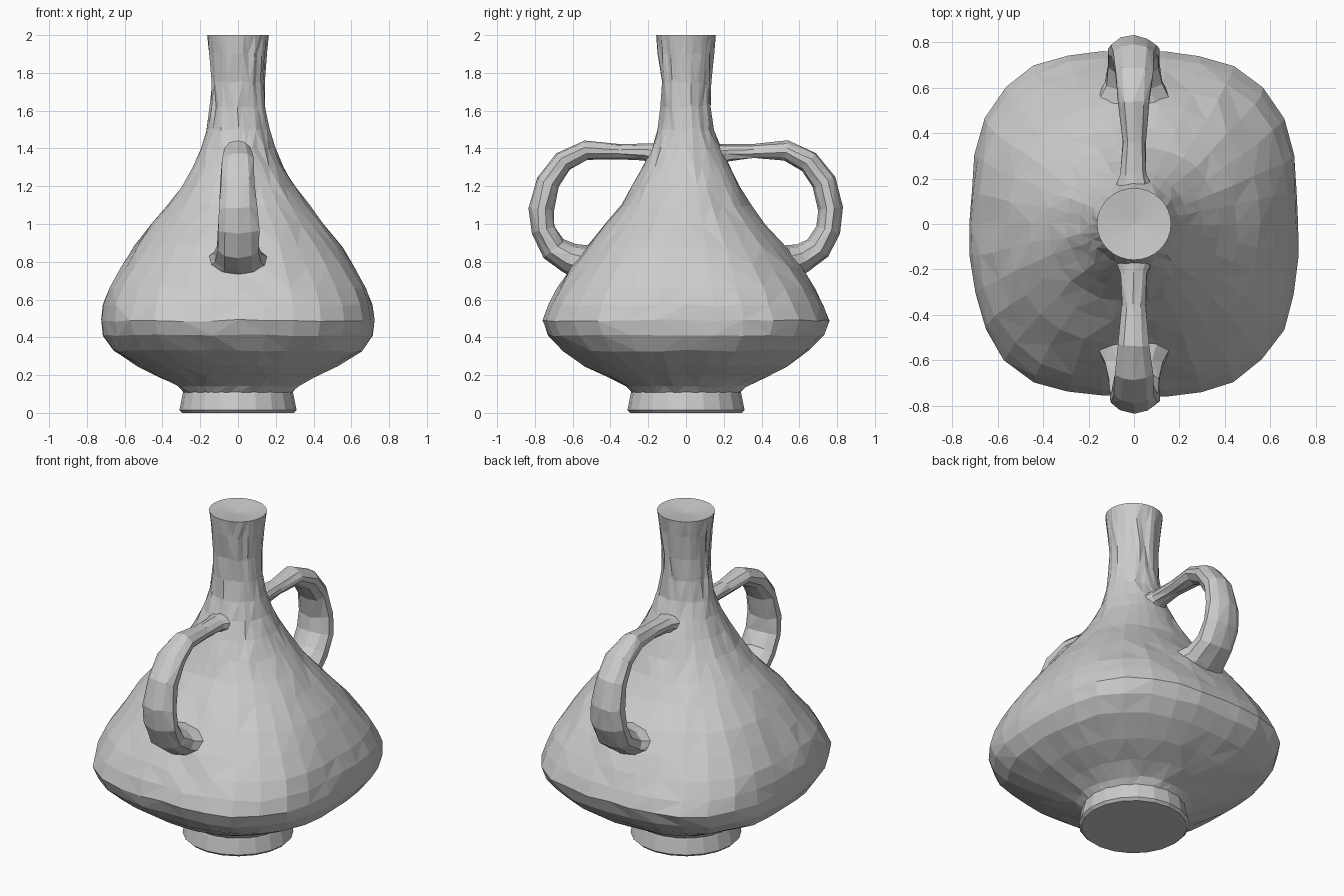
import bpy
import bmesh
import math
import random
from mathutils import Vector

random.seed(7)

default_cube = bpy.data.objects.get("Cube")
if default_cube:
    bpy.data.objects.remove(default_cube, do_unlink=True)

# Single unglazed clay colour
clay = bpy.data.materials.new("grey clay")
clay.use_nodes = True
clay_colour = (0.6, 0.6, 0.6, 1.0)
clay.diffuse_color = clay_colour
clay.node_tree.nodes["Principled BSDF"].inputs["Base Color"].default_value = clay_colour


def superellipse(z, half_x, half_y, power, sides):
    """Ring of points, round at power 2 and squarer above it."""
    ring = []
    for i in range(sides):
        angle = 2 * math.pi * i / sides
        c, s = math.cos(angle), math.sin(angle)
        radius = (abs(c) ** power + abs(s) ** power) ** (-1 / power)
        ring.append(Vector((half_x * radius * c, half_y * radius * s, z)))
    return ring


def wobble(rings, amount):
    """Hand-made unevenness on all but the end rings."""
    for ring in rings[1:-1]:
        for point in ring:
            point += Vector([random.uniform(-amount, amount) for axis in range(3)])


def loft(name, rings, dish=0.0):
    """Skin a list of rings, close both ends and keep flat facets."""
    bm = bmesh.new()
    rows = [[bm.verts.new(point) for point in ring] for ring in rings]
    count = len(rows[0])
    for lower, upper in zip(rows, rows[1:]):
        for i in range(count):
            j = (i + 1) % count
            a, b, c, d = lower[i], lower[j], upper[j], upper[i]
            if random.random() < 0.5:
                bm.faces.new((a, b, c))
                bm.faces.new((a, c, d))
            else:
                bm.faces.new((a, b, d))
                bm.faces.new((b, c, d))
    bm.faces.new(rows[0])
    top = bm.faces.new(rows[-1])
    if dish:
        centre = top.calc_center_median() - Vector((0, 0, dish))
        bmesh.ops.poke(bm, faces=[top])[
            "verts"][0].co = centre
    bmesh.ops.recalc_face_normals(bm, faces=bm.faces)
    mesh = bpy.data.meshes.new(name)
    bm.to_mesh(mesh)
    bm.free()
    mesh.materials.append(clay)
    obj = bpy.data.objects.new(name, mesh)
    bpy.context.collection.objects.link(obj)
    return obj


# Body and neck: height, half width, half depth, squareness
body_profile = [
    (.1, .28, .28, 2), (.14, .32, .32, 2), (.19, .41, .42, 2.1),
    (.25, .53, .54, 2.3), (.33, .66, .65, 2.6), (.41, .71, .73, 2.8),
    (.49, .72, .76, 2.9), (.57, .71, .73, 2.8), (.66, .68, .68, 2.7),
    (.77, .62, .61, 2.5), (.88, .55, .53, 2.4), (1, .455, .425, 2.3),
    (1.1, .375, .345, 2.2), (1.2, .3, .285, 2.1), (1.3, .24, .235, 2),
    (1.4, .195, .185, 2), (1.5, .165, .145, 2), (1.62, .145, .13, 2),
    (1.75, .14, .13, 2), (1.9, .15, .145, 2), (2, .163, .158, 2),
]
body_rings = [superellipse(*row, 32) for row in body_profile]
wobble(body_rings, 0.006)
loft("body_and_neck", body_rings, dish=0.02)

# Flared foot ring
foot_profile = [(0, .295), (.015, .31), (.1, .293), (.14, .28)]
loft("foot", [superellipse(z, r, r, 2, 20) for z, r in foot_profile])

# Handles: distance out, height, half width, half thickness
handle_path = [
    (.13, 1.36, .1, .07), (.22, 1.38, .06, .045), (.36, 1.385, .055, .04),
    (.53, 1.39, .07, .05), (.65, 1.33, .085, .06), (.73, 1.22, .095, .065),
    (.765, 1.08, .105, .065), (.755, .97, .115, .065), (.7, .87, .115, .07),
    (.62, .82, .13, .08), (.53, .79, .18, .1),
]


def handle(name, side):
    rings = []
    last = len(handle_path) - 1
    for k, (out, height, half_width, half_thick) in enumerate(handle_path):
        before, after = handle_path[max(k - 1, 0)], handle_path[min(k + 1, last)]
        along = Vector((0, after[0] - before[0], after[1] - before[1])).normalized()
        normal = Vector((0, -along.z, along.y))
        ring = []
        for i in range(10):
            angle = 2 * math.pi * (i + 0.5) / 10
            point = Vector((0, out, height)) + normal * half_thick * math.sin(angle)
            point.x = half_width * math.cos(angle)
            point.y *= side
            ring.append(point)
        rings.append(ring)
    wobble(rings, 0.005)
    loft(name, rings)


handle("front_handle", -1)
handle("back_handle", 1)
